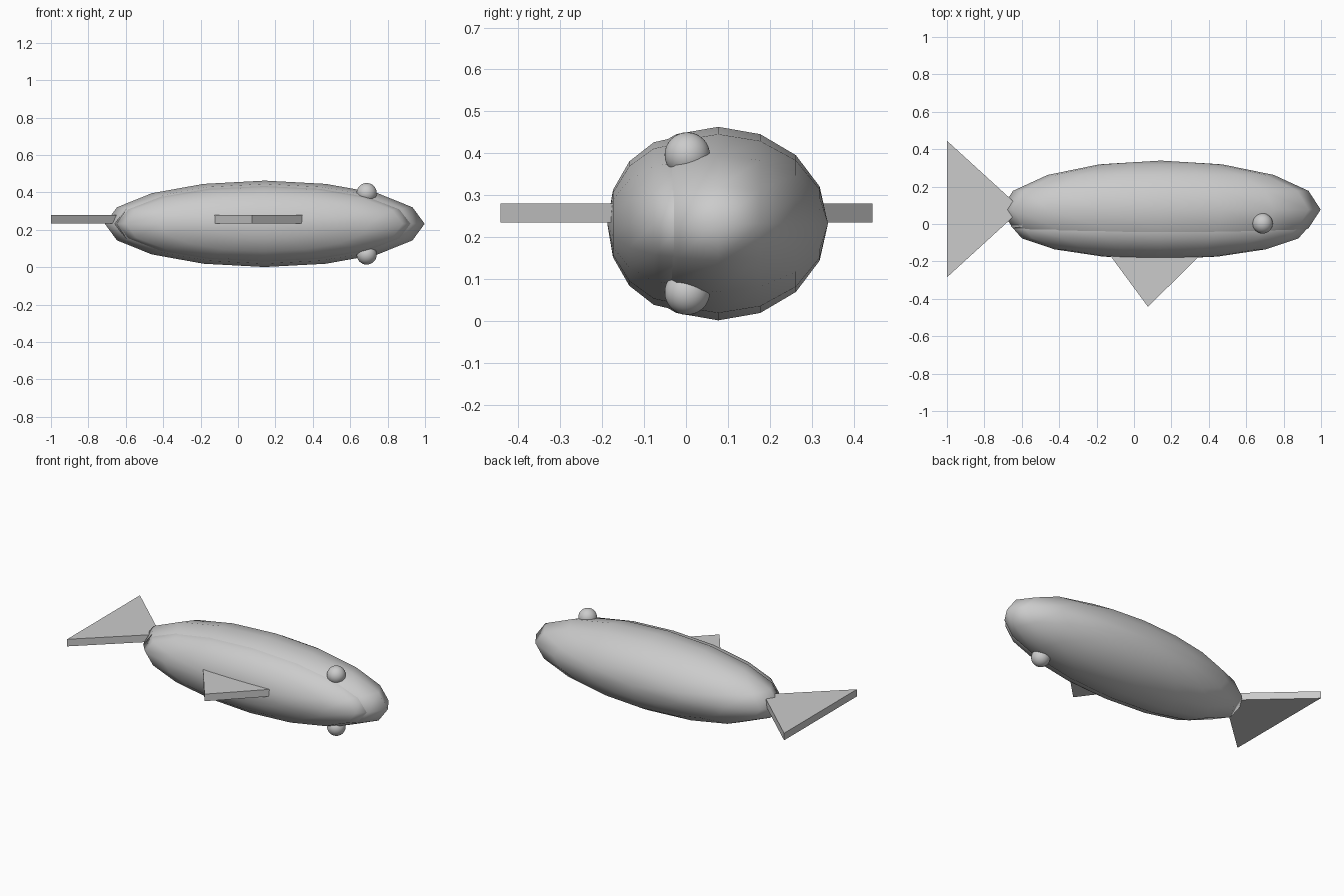
import bpy, bmesh, math
from mathutils import Matrix

if "Cube" in bpy.data.objects:
    bpy.data.objects.remove(bpy.data.objects["Cube"])

grey = bpy.data.materials.new("light grey")
grey.diffuse_color = (0.6, 0.6, 0.6, 1)
grey.use_nodes = True
grey.node_tree.nodes["Principled BSDF"].inputs["Base Color"].default_value = grey.diffuse_color

MID_Z = 0.232


def finish(name, bm, smooth):
    bmesh.ops.recalc_face_normals(bm, faces=bm.faces)
    me = bpy.data.meshes.new(name)
    bm.to_mesh(me)
    bm.free()
    me.materials.append(grey)
    for p in me.polygons:
        p.use_smooth = smooth
    ob = bpy.data.objects.new(name, me)
    bpy.context.collection.objects.link(ob)
    return ob


def ellipsoid(name, centre, radii, segs=16, rings=8):
    # poles point along y
    bm = bmesh.new()
    m = (Matrix.Translation(centre) @ Matrix.Diagonal((*radii, 1))
         @ Matrix.Rotation(math.pi / 2, 4, 'X'))
    bmesh.ops.create_uvsphere(bm, u_segments=segs, v_segments=rings, radius=1, matrix=m)
    return finish(name, bm, True)


def plate(name, outline, z0, z1):
    bm = bmesh.new()
    face = bm.faces.new([bm.verts.new((x, y, z0)) for x, y in outline])
    ext = bmesh.ops.extrude_face_region(bm, geom=[face])
    for v in ext["geom"]:
        if isinstance(v, bmesh.types.BMVert):
            v.co.z = z1
    return finish(name, bm, False)


# body and the slightly smaller belly bulging out of it
ellipsoid("body", (0.143, 0.077, MID_Z), (0.855, 0.262, 0.231))
ellipsoid("belly", (0.14, -0.008, MID_Z), (0.80, 0.18, 0.21))

# one eye on each flank
for side, sign in (("upper", 1), ("lower", -1)):
    ellipsoid(side + "_eye", (0.688, 0.003, MID_Z + sign * 0.164),
              (0.054, 0.054, 0.054), 32, 16)

# flat tail and fin
plate("tail_fin", [(-1, 0.445), (-1, -0.285), (-0.6, 0.08)], 0.235, 0.28)
plate("belly_fin", [(0.075, -0.443), (0.42, -0.1), (-0.178, -0.1)], 0.235, 0.28)
